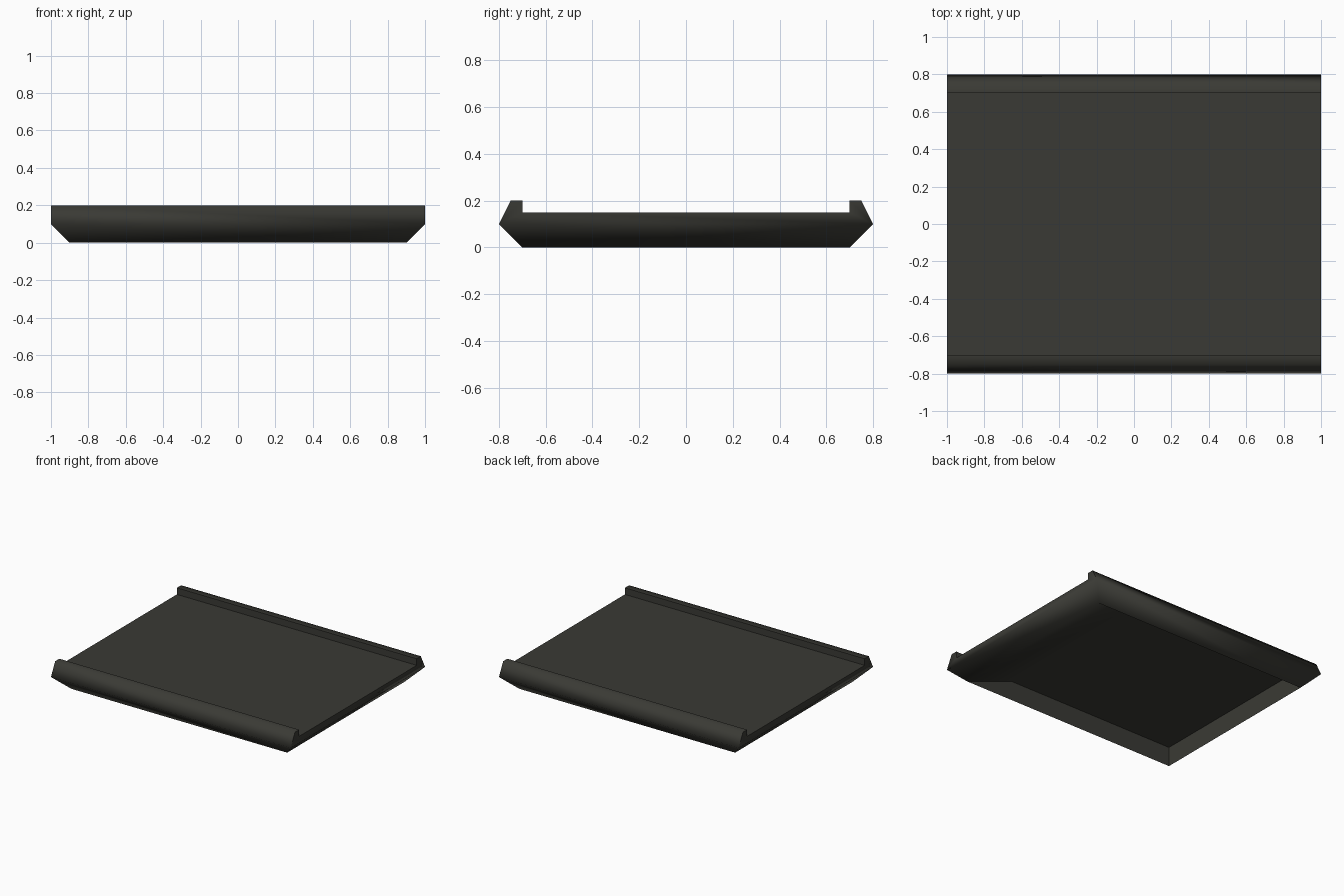
import bpy, bmesh, math

if "Cube" in bpy.data.objects:
    bpy.data.objects.remove(bpy.data.objects["Cube"])

# Single dark colour
mat = bpy.data.materials.new("dark olive grey")
mat.diffuse_color = (0.042, 0.042, 0.035, 1)
mat.use_nodes = True
mat.node_tree.nodes["Principled BSDF"].inputs["Base Color"].default_value = mat.diffuse_color

bm = bmesh.new()


def rect_ring(x0, x1, y, z):
    return [bm.verts.new(p) for p in
            ((x0, -y, z), (x1, -y, z), (x1, y, z), (x0, y, z))]


def bridge(a, b):
    n = len(a)
    for i in range(n):
        j = (i + 1) % n
        bm.faces.new((a[i], a[j], b[j], b[i]))


# Upper part: deck with two side rails, one profile extruded along x
half = [(0.8, 0.1), (0.75, 0.2), (0.7, 0.2), (0.7, 0.15)]
profile = half + [(-y, z) for y, z in reversed(half)]
left = [bm.verts.new((-1, y, z)) for y, z in profile]
right = [bm.verts.new((1, y, z)) for y, z in profile]
n = len(profile)
for i in range(n - 1):
    bm.faces.new((left[i], left[i + 1], right[i + 1], right[i]))
bm.faces.new(left)
bm.faces.new(right)

# Chamfered skirt down to the lower rim
mid = [left[-1], right[-1], right[0], left[0]]
rim = rect_ring(-0.9, 0.9, 0.7, 0.0)
bridge(mid, rim)

# Hollow underside, with a ramp at the +x end
cavity = rect_ring(-0.9, 0.5, 0.7, 0.147)
bridge(rim, cavity)
bm.faces.new(cavity)

bmesh.ops.recalc_face_normals(bm, faces=bm.faces[:])
me = bpy.data.meshes.new("tray")
bm.to_mesh(me)
bm.free()
me.materials.append(mat)
tray = bpy.data.objects.new("tray", me)
bpy.context.collection.objects.link(tray)

# Soft shading over the rail and skirt, crisp square corners
bpy.context.view_layer.objects.active = tray
tray.select_set(True)
bpy.ops.object.shade_smooth_by_angle(angle=math.radians(75))
